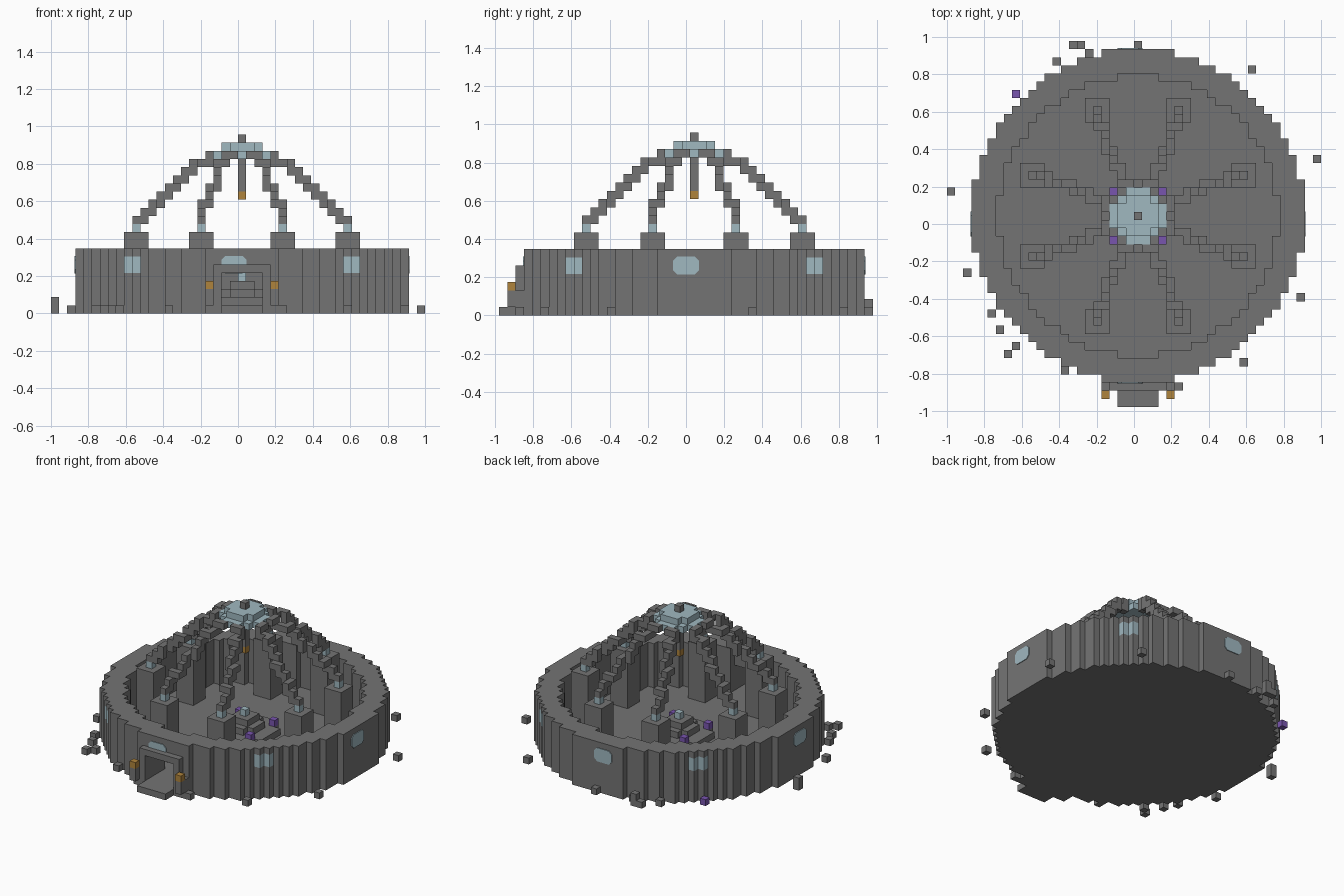
import bpy, bmesh, math
from mathutils import Vector, Matrix

if "Cube" in bpy.data.objects:
    bpy.data.objects.remove(bpy.data.objects["Cube"], do_unlink=True)

V = 2 / 46                              # block size
ORIGIN = Vector((V / 2, V, V / 2))      # centre of block (0, 0, 0)


def material(name, color):
    m = bpy.data.materials.new(name)
    m.use_nodes = True
    m.diffuse_color = (*color, 1)
    m.node_tree.nodes["Principled BSDF"].inputs["Base Color"].default_value = (*color, 1)
    return m


STONE, GLASS, LAMP, CRYSTAL = range(4)
MATS = [material("stone grey", (0.175, 0.175, 0.175)),
        material("pale blue glass", (0.35, 0.48, 0.53)),
        material("amber lamp", (0.43, 0.23, 0.045)),
        material("purple crystal", (0.19, 0.09, 0.43))]

blocks = {}                             # (i, j, k) -> (part name, material)


def put(part, mat, i, j, k):
    blocks[(i, j, k)] = (part, mat)


def box(part, mat, xs, ys, zs):
    for i in range(xs[0], xs[1] + 1):
        for j in range(ys[0], ys[1] + 1):
            for k in range(zs[0], zs[1] + 1):
                put(part, mat, i, j, k)


def disk(part, mat, radius, zs, inner=-1):
    n = int(radius)
    for i in range(-n, n + 1):
        for j in range(-n, n + 1):
            if inner < math.hypot(i, j) <= radius:
                box(part, mat, (i, i), (j, j), zs)


def build_part(part):
    """Make one object from the exposed sides of a part's blocks."""
    bm = bmesh.new()
    corners = {}

    def corner(p):
        key = tuple(round(2 * c) for c in p)
        if key not in corners:
            corners[key] = bm.verts.new(ORIGIN + p * V)
        return corners[key]

    for cell, (name, mat) in blocks.items():
        if name != part:
            continue
        c = Vector(cell)
        for axis in range(3):
            for s in (-1, 1):
                n = Vector((0, 0, 0))
                n[axis] = s
                if tuple(int(a) for a in c + n) in blocks:
                    continue
                u = Vector((0, 0, 0))
                u[(axis + 1) % 3] = 0.5
                w = n.cross(u)
                mid = c + n / 2
                f = bm.faces.new([corner(mid + d) for d in (-u - w, u - w, u + w, w - u)])
                f.material_index = mat
    bmesh.ops.dissolve_limit(bm, angle_limit=0.01, verts=bm.verts, edges=bm.edges,
                             delimit={'MATERIAL'})
    finish(part, bm)


def finish(name, bm):
    me = bpy.data.meshes.new(name)
    bm.to_mesh(me)
    bm.free()
    for m in MATS:
        me.materials.append(m)
    ob = bpy.data.objects.new(name, me)
    bpy.context.collection.objects.link(ob)


# Floor and ring wall
disk("floor", STONE, 20.5, (0, 0))
disk("ring_wall", STONE, 20.5, (1, 7), inner=17.2)

# Diagonal windows wrapped round the wall corners
for sx in (-1, 1):
    for sy in (-1, 1):
        for i, j in ((14, 14), (13, 15)):
            box("ring_wall", GLASS, (sx * i, sx * i), (sy * j, sy * j), (5, 6))

# Gateway with its frame, passage, steps and lamps
box("gate_frame", STONE, (-4, 4), (-21, -21), (0, 2))
box("gate_frame", STONE, (-3, 3), (-21, -21), (0, 5))
for i in range(-2, 3):
    for j in range(-21, -16):
        for k in range(1, 5):
            blocks.pop((i, j, k), None)
box("gate_step", STONE, (-2, 2), (-23, -22), (0, 0))
for s in (-4, 4):
    box("gate_lamp_post", STONE, (s, s), (-22, -22), (1, 2))
    put("gate_lamp", LAMP, s, -22, 3)

# Stepped altar with crystals at its corners
for k, radius in ((1, 4.5), (2, 2.5), (3, 1.5)):
    disk("altar", STONE, radius, (k, k))
put("altar_gem", GLASS, 0, 0, 4)
for i in (-3, 3):
    for j in (-3, 3):
        put("altar_crystal", CRYSTAL, i, j, 2)

# Eight pillars with glass caps and ribs rising to the crown
RIB = [(14, 11), (6.6, 17.6), (5, 18.4), (3.4, 19)]
for n in range(8):
    a = math.radians(22.5 + 45 * n)
    ca, sa = math.cos(a), math.sin(a)
    x, y = round(14 * ca), round(14 * sa)
    box("pillar", STONE, (x - 1, x + 1), (y - 1, y + 1), (1, 9))
    put("pillar_cap", GLASS, x, y, 10)
    for (r0, z0), (r1, z1) in zip(RIB, RIB[1:]):
        for s in range(41):
            t = s / 40
            r, z = r0 + (r1 - r0) * t, z0 + (z1 - z0) * t
            put("rib", STONE, round(r * ca), round(r * sa), round(z))

# Glass crown, finial and hanging lamp
disk("crown", GLASS, 3.5, (19, 19))
disk("crown", GLASS, 2.5, (20, 20))
put("finial", STONE, 0, 0, 21)
box("lamp_chain", STONE, (0, 0), (0, 0), (15, 18))
put("hanging_lamp", LAMP, 0, 0, 14)

# Rubble scattered round the foot of the wall
RUBBLE = [(-8, 21), (-7, 21), (0, 21), (-6, 20), (-10, 19), (14, 18), (22, 7),
          (-23, 3), (-21, -7), (20, -10), (-18, -12), (-17, -14), (-15, -16),
          (-16, -17), (-9, -19), (13, -18), (5, -21)]
for i, j in RUBBLE:
    put("rubble", STONE, i, j, 0)
put("rubble", STONE, -23, 3, 1)
put("rubble", STONE, -7, 21, 1)
put("outer_crystal", CRYSTAL, -15, 15, 0)

for part in sorted({p for p, m in blocks.values()}):
    build_part(part)

# Rounded window plates on the four flat sides of the wall
for name, turn in (("front", 0), ("left", 90), ("back", 180), ("right", 270)):
    rot = Matrix.Rotation(math.radians(turn), 3, 'Z')
    out = rot @ Vector((0, -1, 0))
    side = Vector((abs(out.y), abs(out.x), 0))
    mid = ORIGIN + out * 20.5 * V - side * V + Vector((0, 0, 5.5 * V))
    bm = bmesh.new()
    w, h, c = 1.55 * V, 1.08 * V, 0.5 * V
    ring = [(w, h - c), (w - c, h), (c - w, h), (-w, h - c),
            (-w, c - h), (c - w, -h), (w - c, -h), (w, c - h)]
    face = bm.faces.new([bm.verts.new(mid + side * p + Vector((0, 0, q))) for p, q in ring])
    ext = bmesh.ops.extrude_face_region(bm, geom=[face])
    moved = [v for v in ext["geom"] if isinstance(v, bmesh.types.BMVert)]
    bmesh.ops.translate(bm, verts=moved, vec=out * 0.005)
    bmesh.ops.recalc_face_normals(bm, faces=bm.faces)
    for f in bm.faces:
        f.material_index = GLASS
    finish(name + "_window", bm)
